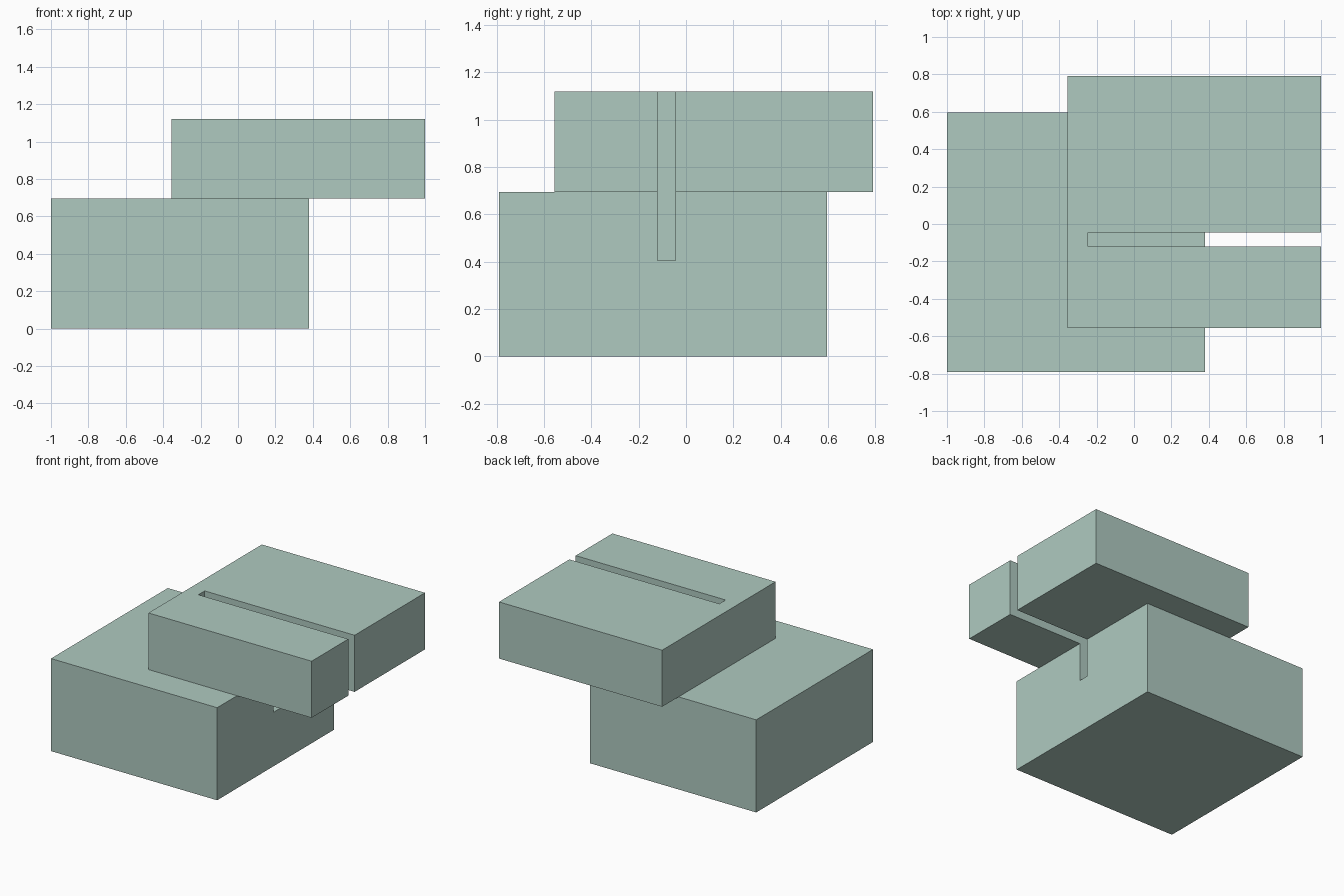
import bpy
from mathutils import Vector

cube = bpy.data.objects.get("Cube")
if cube:
    bpy.data.objects.remove(cube, do_unlink=True)

COLOUR = (0.43, 0.59, 0.53, 1.0)
mat = bpy.data.materials.new("pale_sage_green")
mat.use_nodes = True
mat.diffuse_color = COLOUR
bsdf = next(n for n in mat.node_tree.nodes if n.type == "BSDF_PRINCIPLED")
bsdf.inputs["Base Color"].default_value = COLOUR


def box(name, low, high):
    """Axis-aligned box between two opposite corners."""
    low, high = Vector(low), Vector(high)
    bpy.ops.mesh.primitive_cube_add(size=1, location=(low + high) / 2)
    ob = bpy.context.object
    ob.name = name
    ob.scale = high - low
    bpy.ops.object.transform_apply(location=False, rotation=False, scale=True)
    ob.data.materials.append(mat)
    return ob


# Two offset blocks, one resting on the other
lower = box("lower_block", (-1, -0.79, 0), (0.38, 0.595, 0.695))
upper = box("upper_block", (-0.355, -0.555, 0.695), (1, 0.79, 1.12))

# One narrow slot, open at the +x end, runs through both blocks
cutter = box("slot_cutter", (-0.245, -0.12, 0.405), (1.2, -0.045, 1.3))
cutter.hide_render = True
for block in (lower, upper):
    mod = block.modifiers.new("slot", "BOOLEAN")
    mod.operation = "DIFFERENCE"
    mod.solver = "EXACT"
    mod.object = cutter
    bpy.context.view_layer.objects.active = block
    bpy.ops.object.modifier_apply(modifier=mod.name)
bpy.data.objects.remove(cutter, do_unlink=True)
